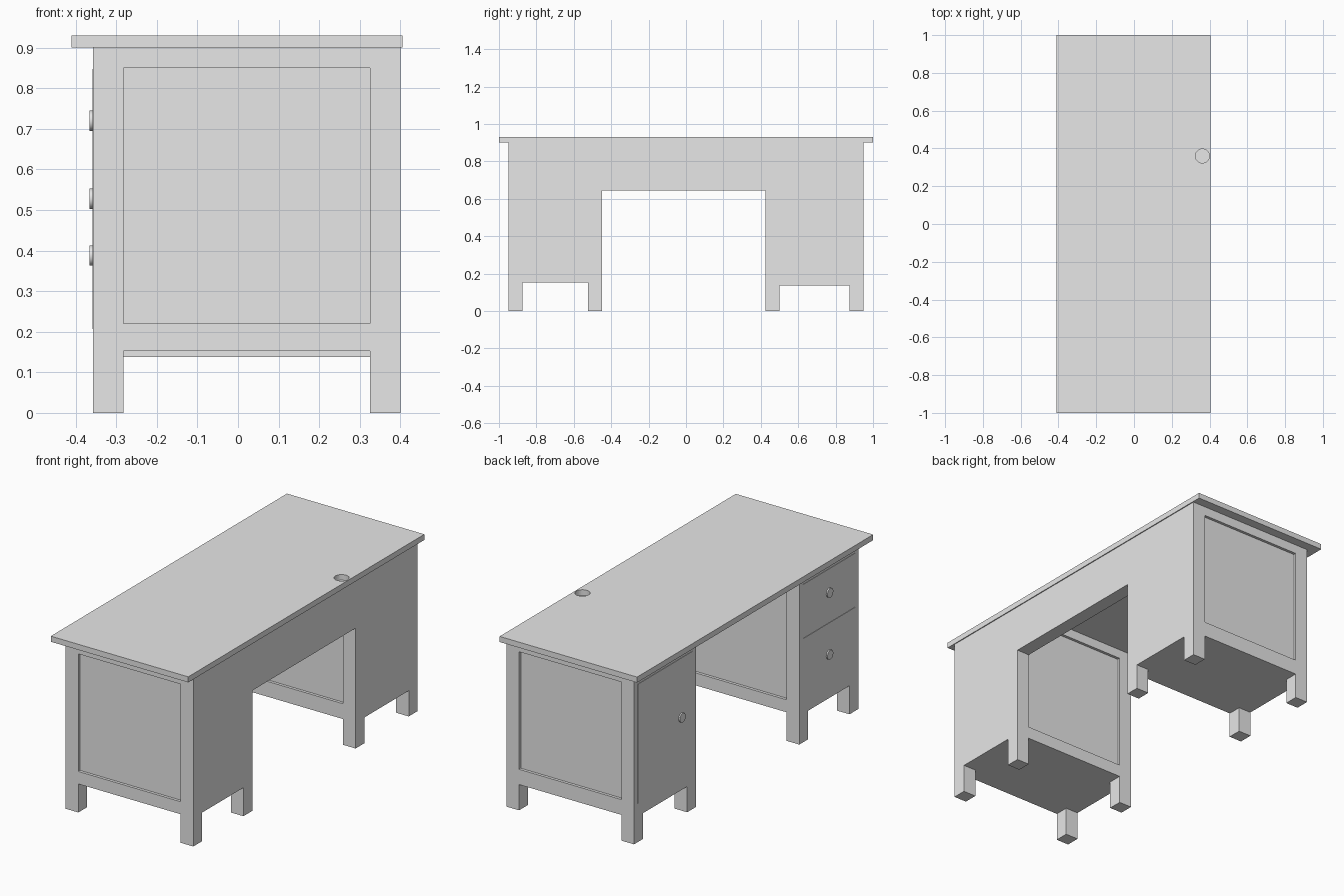
import bpy
import math

if "Cube" in bpy.data.objects:
    bpy.data.objects.remove(bpy.data.objects["Cube"], do_unlink=True)

paint = bpy.data.materials.new("light_grey")
paint.use_nodes = True
grey = (0.8, 0.8, 0.8, 1)
paint.diffuse_color = grey
paint.node_tree.nodes["Principled BSDF"].inputs["Base Color"].default_value = grey


def box(name, x, y, z):
    """Box from (min, max) ranges on each axis."""
    bpy.ops.mesh.primitive_cube_add(size=1, location=[sum(r) / 2 for r in (x, y, z)])
    obj = bpy.context.object
    obj.name = name
    obj.scale = [r[1] - r[0] for r in (x, y, z)]
    bpy.ops.object.transform_apply(location=True, scale=True, rotation=True)
    obj.data.materials.append(paint)
    return obj


def cylinder(name, radius, depth, location, rotation=(0, 0, 0)):
    bpy.ops.mesh.primitive_cylinder_add(vertices=32, radius=radius, depth=depth,
                                        location=location, rotation=rotation)
    obj = bpy.context.object
    obj.name = name
    obj.data.materials.append(paint)
    return obj


def cut(obj, cutter):
    """Subtract the cutter for good, then delete it."""
    mod = obj.modifiers.new("cut", "BOOLEAN")
    mod.operation = "DIFFERENCE"
    mod.solver = "EXACT"
    mod.object = cutter
    bpy.ops.object.select_all(action="DESELECT")
    bpy.context.view_layer.objects.active = obj
    obj.select_set(True)
    bpy.ops.object.modifier_apply(modifier=mod.name)
    bpy.data.objects.remove(cutter, do_unlink=True)


FRONT_X, BACK_X = -0.357, 0.40
LEG = 0.075
TOP_Z = 0.90
RECESS = 0.015
inner_x = (FRONT_X + LEG, BACK_X - LEG)
# Each pedestal: y range and height of its underside
pedestals = [(-0.95, -0.45, 0.153), (0.425, 0.95, 0.138)]

# Carcass: two pedestals joined by a back panel
carcass = box("carcass", (FRONT_X, BACK_X), (-0.95, 0.95), (0, TOP_Z))
knee_y = (pedestals[0][1], pedestals[1][0])
cut(carcass, box("cutter", (-1, inner_x[1]), knee_y, (-1, 2)))
cut(carcass, box("cutter", (-1, 1), knee_y, (-1, 0.645)))

for y0, y1, bottom in pedestals:
    # Gaps between the legs, both ways
    cut(carcass, box("cutter", (-1, 1), (y0 + LEG, y1 - LEG), (-1, bottom)))
    cut(carcass, box("cutter", inner_x, (y0 - 0.02, y1 + 0.02), (-1, bottom)))
    # Recessed side panels
    for y in (y0, y1):
        cut(carcass, box("cutter", inner_x, (y - RECESS, y + RECESS), (0.22, 0.85)))

# Desk top with a cable hole
desk_top = box("desk_top", (-0.41, 0.405), (-1, 1), (TOP_Z, 0.93))
cut(desk_top, cylinder("cutter", 0.037, 0.2, (0.362, 0.36, 0.93)))

# Drawer fronts and door, nearly flush with the carcass
face_x = (FRONT_X - 0.002, FRONT_X + 0.001)
drawer_y = (-0.92, -0.48)
box("lower_drawer_front", face_x, drawer_y, (0.207, 0.557))
box("upper_drawer_front", face_x, drawer_y, (0.561, 0.847))
box("door", face_x, (0.455, 0.92), (0.207, 0.847))

# Round knobs
for name, y, z in (("upper_drawer_knob", -0.70, 0.72),
                   ("lower_drawer_knob", -0.70, 0.388),
                   ("door_knob", 0.55, 0.528)):
    cylinder(name, 0.025, 0.01, (FRONT_X - 0.004, y, z), (0, math.pi / 2, 0))
    bpy.ops.object.shade_smooth_by_angle(angle=math.radians(30))
